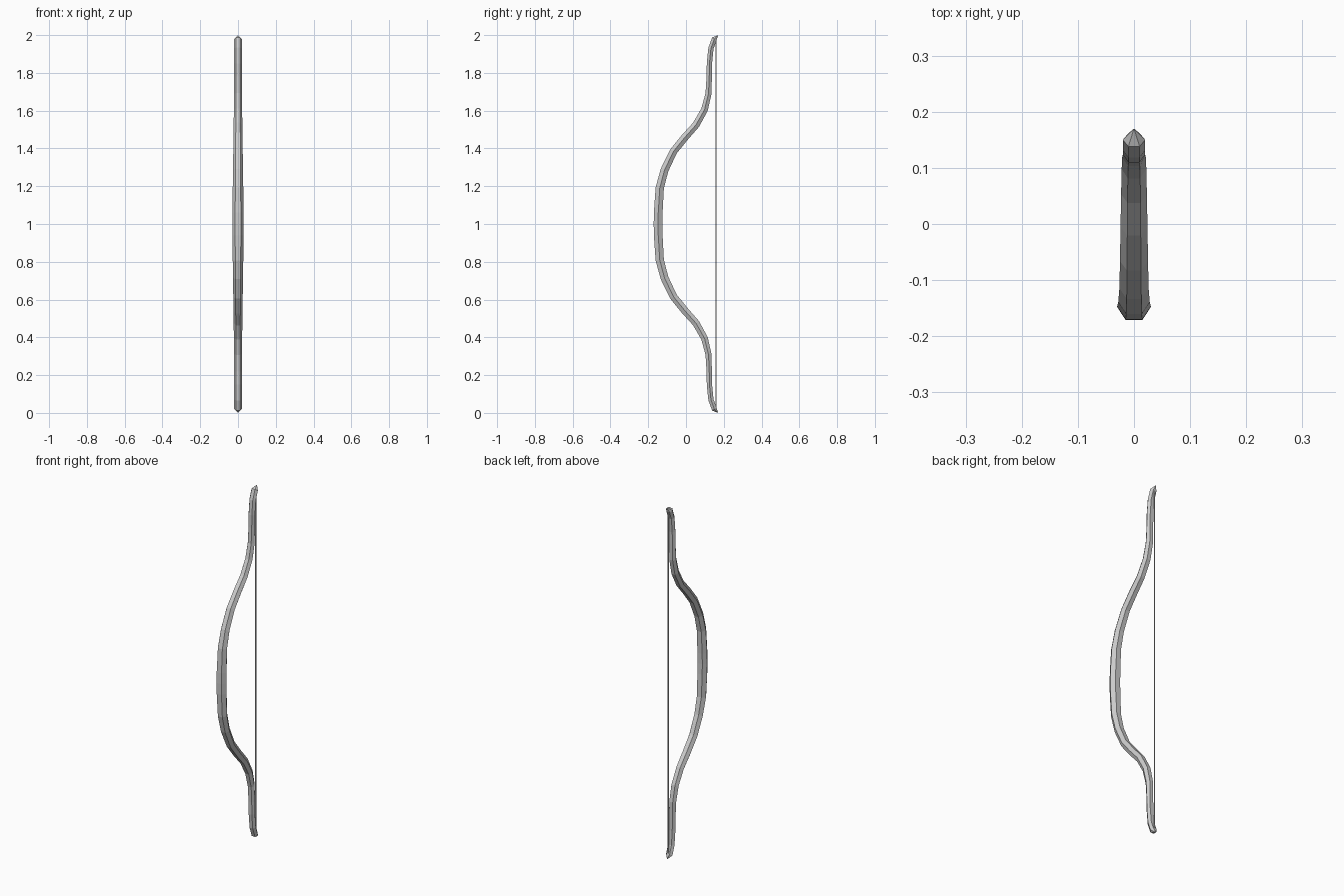
import bpy, bmesh, math
from mathutils import Vector

if "Cube" in bpy.data.objects:
    bpy.data.objects.remove(bpy.data.objects["Cube"])

# upper half of the limb centre line: y, z, half width, half depth
half = [
    (-0.147, 1.06, 0.030, 0.023), (-0.139, 1.19, 0.028, 0.022),
    (-0.114, 1.285, 0.026, 0.021), (-0.066, 1.385, 0.025, 0.020),
    (-0.005, 1.46, 0.024, 0.020), (0.053, 1.525, 0.023, 0.019),
    (0.098, 1.605, 0.022, 0.018), (0.119, 1.69, 0.021, 0.016),
    (0.123, 1.78, 0.020, 0.014), (0.124, 1.85, 0.020, 0.014),
    (0.132, 1.93, 0.020, 0.014), (0.150, 1.98, 0.020, 0.014)]
tip = (0.170, 2.0)

# mirror about z = 1 with a station at the grip
path = [(y, 2 - z, w, d) for y, z, w, d in reversed(half)]
path += [(-0.148, 1.0, 0.030, 0.023)] + half


def make_object(name, bm):
    bmesh.ops.recalc_face_normals(bm, faces=bm.faces)
    mesh = bpy.data.meshes.new(name)
    bm.to_mesh(mesh)
    bm.free()
    obj = bpy.data.objects.new(name, mesh)
    bpy.context.collection.objects.link(obj)
    return obj


# hexagonal bow body swept along the path, closed by pointed tips
bm = bmesh.new()
centres = [Vector((0, p[0], p[1])) for p in path]
ends = [Vector((0, tip[0], 2 - tip[1])), Vector((0, *tip))]
line = [ends[0]] + centres + [ends[1]]
rings = []
for i, (y, z, w, d) in enumerate(path):
    t = ((line[i + 1] - line[i]).normalized()
         + (line[i + 2] - line[i + 1]).normalized()).normalized()
    n = Vector((0, t.z, -t.y))
    ring = []
    for k in range(6):
        a = k * math.pi / 3
        co = centres[i] + Vector((w * math.cos(a), 0, 0))
        co += n * (d * math.sin(a) / math.sin(math.pi / 3))
        ring.append(bm.verts.new(co))
    rings.append(ring)
for r0, r1 in zip(rings, rings[1:]):
    for k in range(6):
        j = (k + 1) % 6
        bm.faces.new((r0[k], r0[j], r1[j], r1[k]))
for ring, end in zip((rings[0], rings[-1]), ends):
    apex = bm.verts.new(end)
    for k in range(6):
        bm.faces.new((ring[k], ring[(k + 1) % 6], apex))
make_object("bow_body", bm)

# taut string between the tips
bpy.ops.mesh.primitive_cylinder_add(vertices=6, radius=0.003, depth=1.97,
                                    location=(0, 0.159, 1.0))
bpy.context.object.name = "bow_string"
